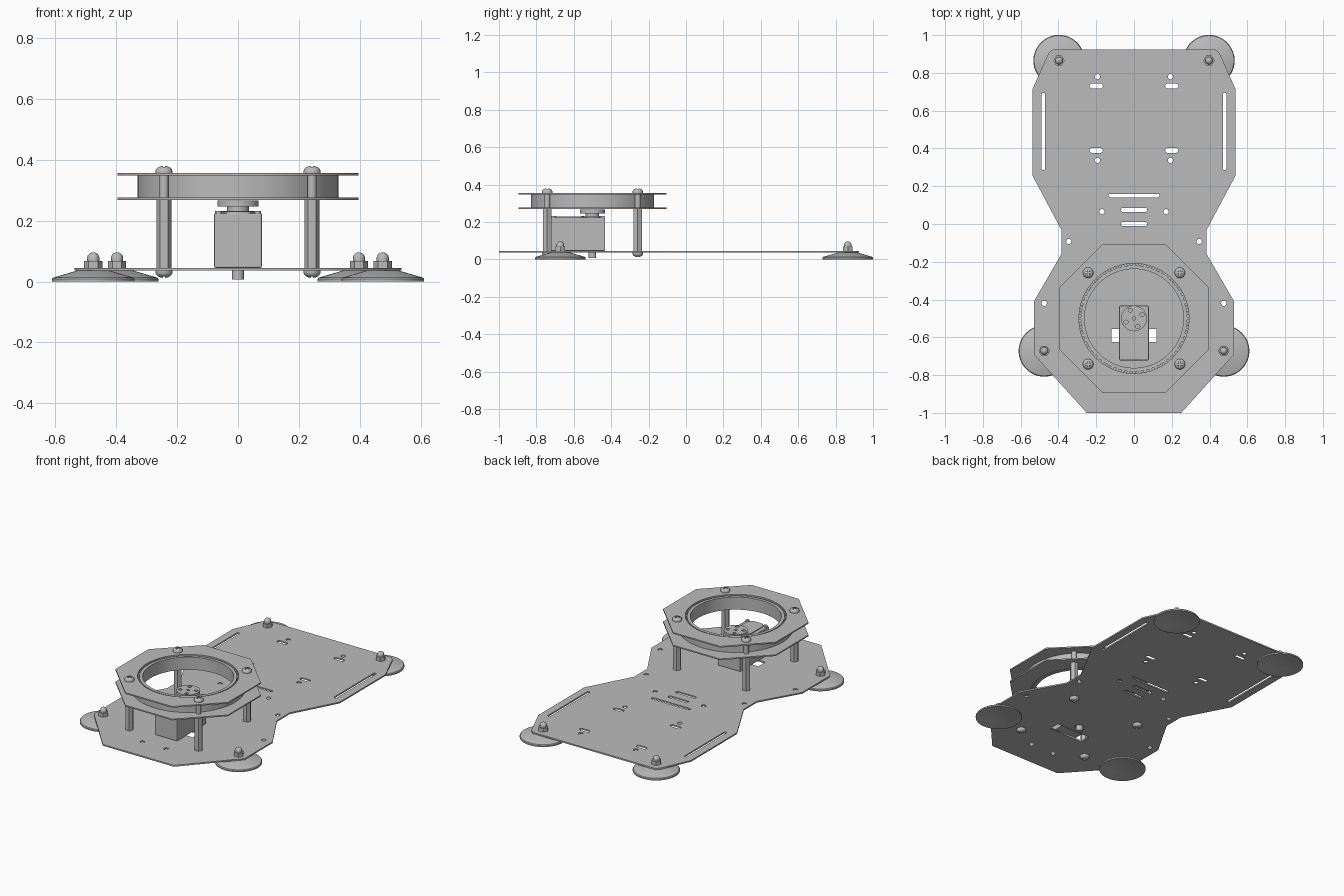
import bpy, bmesh
from math import pi, sin, cos, radians
from mathutils import Matrix, Vector

cube = bpy.data.objects.get("Cube")
if cube:
    bpy.data.objects.remove(cube, do_unlink=True)

grey = bpy.data.materials.new("plain grey")
grey.use_nodes = True
grey.diffuse_color = (0.5, 0.5, 0.5, 1)
grey.node_tree.nodes["Principled BSDF"].inputs["Base Color"].default_value = (0.5, 0.5, 0.5, 1)


def add(name, mesh, loc=(0, 0, 0), smooth=True):
    """Link a mesh as a named grey object."""
    mesh.materials.clear()
    mesh.materials.append(grey)
    if smooth:
        mesh.shade_smooth()
        mesh.set_sharp_from_angle(angle=radians(32))
    ob = bpy.data.objects.new(name, mesh)
    ob.location = loc
    bpy.context.collection.objects.link(ob)
    return ob


def from_bm(bm, name):
    mesh = bpy.data.meshes.new(name)
    bm.to_mesh(mesh)
    bm.free()
    return mesh


def baked(ob):
    """Evaluated mesh of an object, which is then removed."""
    dg = bpy.context.evaluated_depsgraph_get()
    dg.update()
    mesh = bpy.data.meshes.new_from_object(ob.evaluated_get(dg))
    bpy.data.objects.remove(ob, do_unlink=True)
    return mesh


def lathe(name, profile, steps=32, closed=False):
    """Spin an (r, z) profile around z."""
    bm = bmesh.new()
    vs = [bm.verts.new((r, 0, z)) for r, z in profile]
    pairs = list(zip(vs, vs[1:])) + ([(vs[-1], vs[0])] if closed else [])
    es = [bm.edges.new(p) for p in pairs]
    bmesh.ops.spin(bm, geom=vs + es, axis=(0, 0, 1), cent=(0, 0, 0),
                   angle=2 * pi, steps=steps, use_merge=True)
    bmesh.ops.remove_doubles(bm, verts=bm.verts, dist=1e-5)
    bmesh.ops.recalc_face_normals(bm, faces=bm.faces)
    return from_bm(bm, name)


def box(name, size, loc):
    bm = bmesh.new()
    bmesh.ops.create_cube(bm, size=1, matrix=Matrix.Diagonal((*size, 1)))
    return add(name, from_bm(bm, name), loc, False)


def circle(x, y, r, n=24):
    return [(x + r * cos(2 * pi * i / n), y + r * sin(2 * pi * i / n)) for i in range(n)]


def slot(x, y, w, h):
    """Round-ended slot outline, w by h."""
    r = min(w, h) / 2
    return [(x + (w / 2 - r) * (1 if cos(a) > 0 else -1) + r * cos(a),
             y + (h / 2 - r) * (1 if sin(a) > 0 else -1) + r * sin(a))
            for a in [2 * pi * (i + 0.5) / 24 for i in range(24)]]


def rect(x, y, w, h):
    return [(x + sx * w / 2, y + sy * h / 2) for sx, sy in ((-1, -1), (1, -1), (1, 1), (-1, 1))]


def mirrored(half):
    """Complete an outline given for its +x side."""
    return half + [(-x, y) for x, y in reversed(half)]


def plate(name, outlines, z0, z1, loc=(0, 0)):
    """Flat sheet: the first outline is the edge, the rest are holes."""
    curve = bpy.data.curves.new(name, "CURVE")
    curve.dimensions, curve.fill_mode = "2D", "BOTH"
    curve.extrude = (z1 - z0) / 2
    for pts in outlines:
        sp = curve.splines.new("POLY")
        sp.points.add(len(pts) - 1)
        for p, (x, y) in zip(sp.points, pts):
            p.co = (x, y, 0, 1)
        sp.use_cyclic_u = True
    tmp = bpy.data.objects.new(name + "_curve", curve)
    bpy.context.collection.objects.link(tmp)
    return add(name, baked(tmp), (*loc, (z0 + z1) / 2), False)


# Base plate with its holes and slots
base = mirrored([(0.43, 0.925), (0.452, 0.905), (0.537, 0.715), (0.537, 0.255), (0.385, -0.03),
                 (0.385, -0.16), (0.53, -0.41), (0.53, -0.69), (0.25, -1.0)])
cuts = [slot(0, 0.15, 0.27, 0.02), slot(0, 0.075, 0.14, 0.022), slot(0, 0, 0.14, 0.022),
        rect(0, -0.59, 0.24, 0.07), circle(0, -0.5, 0.027)]
for s in (-1, 1):
    cuts += [slot(s * 0.48, 0.49, 0.018, 0.41),
             slot(s * 0.2, 0.73, 0.07, 0.026), slot(s * 0.2, 0.39, 0.07, 0.026)]
    cuts += [circle(s * x, y, 0.014, 16) for x, y in
             ((0.193, 0.78), (0.193, 0.337), (0.17, 0.065), (0.345, -0.093),
              (0.475, -0.42), (0.083, -0.84))]
plate("base_plate", [base] + cuts, 0.036, 0.045)

# Suction feet, each held by a nut with a domed cap
foot = lathe("foot", [(0, 0.037), (0.05, 0.037), (0.132, 0.013), (0.136, 0.008), (0.136, 0),
                      (0.128, 0), (0.07, 0.014), (0, 0.02)], 48)
nut = lathe("nut", [(0, 0.044), (0.03, 0.044), (0.03, 0.068), (0, 0.068)], 6)
cap = lathe("cap", [(0.02, 0.066), (0.02, 0.078)] +
            [(0.02 * cos(a), 0.078 + 0.018 * sin(a)) for a in (0.4, 0.8, 1.2)] + [(0, 0.096)], 20)
for end, x, y in (("rear", 0.397, 0.865), ("front", 0.475, -0.672)):
    for side, s in (("left", 1), ("right", -1)):
        for part, mesh in (("foot", foot), ("foot_nut", nut), ("foot_cap", cap)):
            add(f"{end}_{side}_{part}", mesh, (s * x, y, 0))

# Turret plates
C = (0, -0.5)
octagon = mirrored([(0.165, 0.395), (0.395, 0.165), (0.395, -0.165), (0.165, -0.395)])
plate("lower_turret_plate", [octagon, circle(0, 0, 0.291, 64)], 0.268, 0.276, C)
plate("upper_turret_plate", [octagon, circle(0, 0, 0.291, 64)], 0.348, 0.356, C)

# Bearing rings and the toothed cage between them
for name, r0, r1, z0, z1 in (("outer_bearing_ring", 0.291, 0.33, 0.276, 0.348),
                             ("inner_bearing_ring", 0.262, 0.281, 0.272, 0.352),
                             ("bearing_cage", 0.28, 0.292, 0.278, 0.336)):
    add(name, lathe(name, [(r0, z0), (r1, z0), (r1, z1), (r0, z1)], 64, True), (*C, 0))
bm = bmesh.new()
for i in range(60):
    bmesh.ops.create_cube(bm, size=1, matrix=Matrix.Rotation(2 * pi * i / 60, 4, "Z")
                          @ Matrix.Translation((0.286, 0, 0.34))
                          @ Matrix.Diagonal((0.01, 0.017, 0.014, 1)))
add("cage_teeth", from_bm(bm, "cage_teeth"), (*C, 0), False)

# Domed screw head with a cross recess
dome = [(0, 0), (0.028, 0), (0.028, 0.006)]
dome += [(0.028 * cos(a), 0.006 + 0.018 * sin(a)) for a in (0.35, 0.7, 1.05, 1.35)] + [(0, 0.024)]
head = add("screw_head", lathe("screw_head", dome, 24))
cutters = [box("cross_cutter", size, (0, 0, 0.022))
           for size in ((0.034, 0.008, 0.02), (0.008, 0.034, 0.02))]
for c in cutters:
    c.hide_render = True
    mod = head.modifiers.new("cross", "BOOLEAN")
    mod.object, mod.operation, mod.solver = c, "DIFFERENCE", "EXACT"
head_mesh = baked(head)
for c in cutters:
    bpy.data.objects.remove(c, do_unlink=True)

# Hexagonal standoffs, spacers and screws
post = lathe("post", [(0, 0.045), (0.025, 0.045), (0.025, 0.268), (0, 0.268)], 6)
spacer = lathe("spacer", [(0, 0.27), (0.015, 0.27), (0.015, 0.35), (0, 0.35)], 20)
for end, y in (("rear", -0.258), ("front", -0.742)):
    for side, x in (("left", 0.243), ("right", -0.243)):
        tag = f"{end}_{side}"
        add(tag + "_standoff", post, (x, y, 0))
        add(tag + "_spacer", spacer, (x, y, 0))
        add(tag + "_top_screw", head_mesh, (x, y, 0.356))
        add(tag + "_bottom_screw", head_mesh, (x, y, 0.036)).rotation_euler.x = pi

# Servo motor body, lid and corner screws
body = box("servo_body", (0.157, 0.29, 0.18), (0, -0.577, 0.135))
bev = body.modifiers.new("edges", "BEVEL")
bev.width, bev.segments = 0.005, 2
plate("servo_lid", [mirrored([(0.03, -0.54), (0.055, -0.57), (0.055, -0.69), (0.035, -0.72)])],
      0.224, 0.23)
stud = lathe("servo_screw", [(0, 0.222), (0.012, 0.222), (0.012, 0.232), (0, 0.232)], 16)
for x in (-0.064, 0.064):
    for y in (-0.447, -0.708):
        add("servo_screw", stud, (x, y, 0))

# Output boss, horn and rear shaft
for name, r, z0, z1 in (("output_boss", 0.06, 0.224, 0.232), ("output_neck", 0.036, 0.23, 0.246),
                        ("bottom_shaft", 0.02, 0.006, 0.05)):
    add(name, lathe(name, [(0, z0), (r, z0), (r, z1), (0, z1)], 32), (*C, 0))
horn = [circle(0, 0, 0.068, 40), circle(0, 0, 0.009, 12)]
horn += [circle(0.047 * cos(a), 0.047 * sin(a), 0.011, 12)
         for a in [radians(25) + i * pi / 2 for i in range(4)]]
plate("servo_horn", horn, 0.246, 0.266, C)
